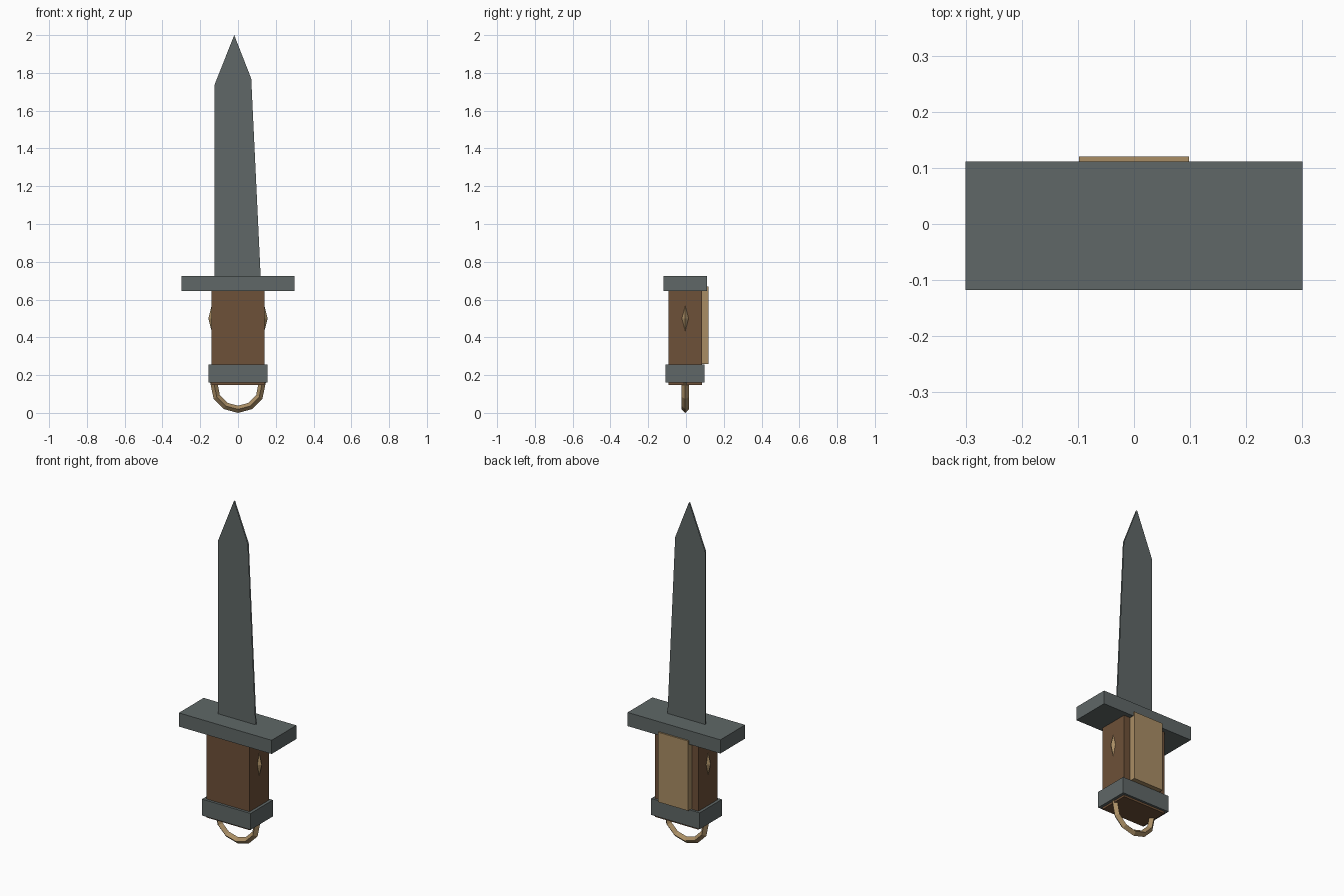
import bpy, bmesh, math
from mathutils import Vector

if "Cube" in bpy.data.objects:
    bpy.data.objects.remove(bpy.data.objects["Cube"])

YC = -0.004  # centre plane of the dagger


def material(name, rgb):
    m = bpy.data.materials.new(name)
    m.diffuse_color = (*rgb, 1)
    m.use_nodes = True
    m.node_tree.nodes["Principled BSDF"].inputs["Base Color"].default_value = m.diffuse_color
    return m


steel = material("dark_steel", (0.115, 0.137, 0.135))
leather = material("brown_leather", (0.155, 0.082, 0.040))
brass = material("tan_brass", (0.40, 0.27, 0.13))


def finish(name, bm, mat):
    mesh = bpy.data.meshes.new(name)
    bm.to_mesh(mesh)
    bm.free()
    mesh.materials.append(mat)
    ob = bpy.data.objects.new(name, mesh)
    bpy.context.collection.objects.link(ob)
    return ob


def box(name, x, y, z, mat):
    bm = bmesh.new()
    bmesh.ops.create_cube(bm, size=1)
    for v in bm.verts:
        v.co = Vector([r[0] + (c + 0.5) * (r[1] - r[0]) for c, r in zip(v.co, (x, y, z))])
    return finish(name, bm, mat)


# blade: two very close sheets, flat with no side walls
outline = [(-0.125, 0.72), (0.12, 0.72), (0.07, 1.77), (-0.02, 2.0), (-0.125, 1.735)]
bm = bmesh.new()
for side in (-1, 1):
    pts = outline if side < 0 else outline[::-1]
    bm.faces.new([bm.verts.new((x, YC + side * 0.004, z)) for x, z in pts])
finish("blade", bm, steel)

# guard, grip, pommel and the plate on the back of the grip
box("guard", (-0.30, 0.30), (-0.118, 0.111), (0.646, 0.726), steel)
box("grip", (-0.14, 0.14), (-0.093, 0.085), (0.148, 0.66), leather)
box("pommel", (-0.157, 0.157), (-0.108, 0.098), (0.16, 0.256), steel)
box("back_plate", (-0.098, 0.098), (0.08, 0.12), (0.26, 0.668), brass)

# diamond studs on both sides of the grip
for name, s in (("left_stud", -1), ("right_stud", 1)):
    bm = bmesh.new()
    rim = [bm.verts.new((s * 0.139, YC + 0.019 * a, 0.5 + 0.07 * b))
           for a, b in ((1, 0), (0, 1), (-1, 0), (0, -1))]
    tip = bm.verts.new((s * 0.157, YC, 0.5))
    for i in range(4):
        bm.faces.new((rim[i], rim[(i + 1) % 4], tip))
    bmesh.ops.recalc_face_normals(bm, faces=bm.faces)
    if sum(f.normal.x for f in bm.faces) * s < 0:
        bmesh.ops.reverse_faces(bm, faces=bm.faces)
    finish(name, bm, brass)

# hanging ring: half of a 12-sided ring with a diamond section
bm = bmesh.new()
rings = []
for i in range(7):
    a = math.pi + i * math.pi / 6
    ring = []
    for k in range(4):
        r = 0.13 + 0.019 * math.cos(k * math.pi / 2)
        y = YC + 0.019 * math.sin(k * math.pi / 2)
        z = 0.149 + r * math.sin(a)
        if i in (0, 6):
            z += 0.02  # ends run up into the pommel
        ring.append(bm.verts.new((r * math.cos(a), y, z)))
    rings.append(ring)
for p, q in zip(rings, rings[1:]):
    for k in range(4):
        n = (k + 1) % 4
        bm.faces.new((p[k], p[n], q[n], q[k]))
bm.faces.new(rings[0])
bm.faces.new(rings[-1])
bmesh.ops.recalc_face_normals(bm, faces=bm.faces)
finish("hanging_ring", bm, brass)
